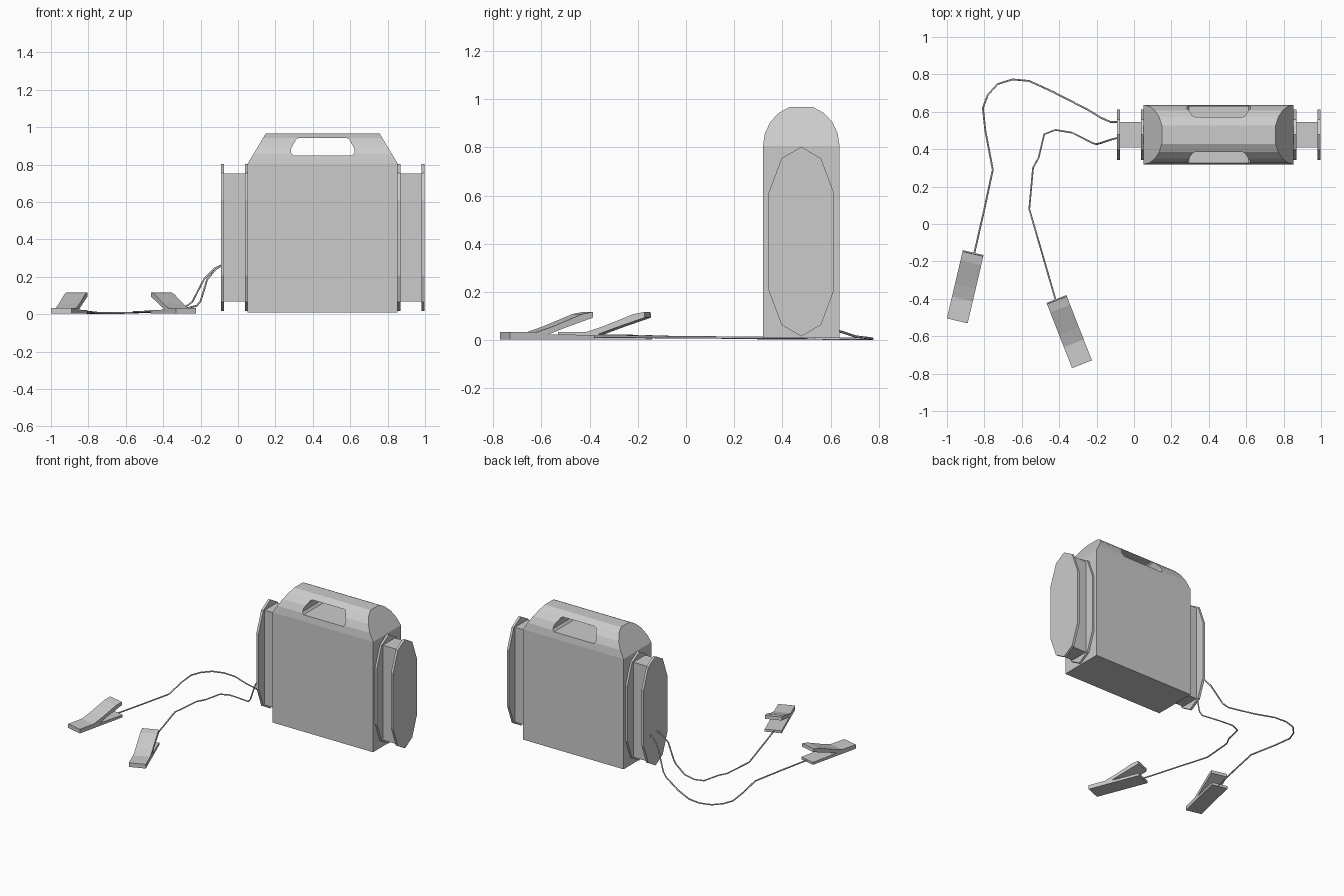
import bpy, bmesh, math
from mathutils import Vector, Matrix

if "Cube" in bpy.data.objects:
    bpy.data.objects.remove(bpy.data.objects["Cube"])

CX, CY = 0.453, 0.478   # middle of the case


def new_object(name, bm):
    bmesh.ops.recalc_face_normals(bm, faces=bm.faces[:])
    me = bpy.data.meshes.new(name)
    bm.to_mesh(me)
    bm.free()
    ob = bpy.data.objects.new(name, me)
    bpy.context.collection.objects.link(ob)
    return ob


def prism(name, pts, offset):
    """Extrude a closed 3D outline along an offset."""
    bm = bmesh.new()
    face = bm.faces.new([bm.verts.new(p) for p in pts])
    r = bmesh.ops.extrude_face_region(bm, geom=[face], use_keep_orig=True)
    vs = [g for g in r["geom"] if isinstance(g, bmesh.types.BMVert)]
    bmesh.ops.translate(bm, vec=Vector(offset), verts=vs)
    return new_object(name, bm)


# Case: arched section, upper ends sloping inward
Z0, Z1 = 0.01, 0.805
arch = [(0.159 * math.cos(math.radians(a)), 0.17 * math.sin(math.radians(a)))
        for a in (0, 18, 36, 54, 72, 108, 126, 144, 162, 180)]
section = [(CY + y, Z1 + z) for y, z in arch] + [(CY - 0.159, Z0), (CY + 0.159, Z0)]
bm = bmesh.new()
rings = []
for s in (-1, 1):
    ring = [bm.verts.new((CX + s * (0.401 - 0.6 * max(0, z - Z1)), y, z)) for y, z in section]
    bm.faces.new(ring[:10])
    bm.faces.new((ring[9], ring[10], ring[11], ring[0]))
    rings.append(ring)
n = len(section)
for i in range(n):
    j = (i + 1) % n
    bm.faces.new((rings[0][i], rings[0][j], rings[1][j], rings[1][i]))
case = new_object("case", bm)

# Handle opening cut through the top
half = [(0.128, 0.942), (0.142, 0.934), (0.168, 0.888), (0.171, 0.865), (0.158, 0.849)]
outline = [(CX + x, 0.2, z) for x, z in half] + [(CX - x, 0.2, z) for x, z in reversed(half)]
cutter = prism("handle_cutter", outline, (0, 0.6, 0))
cutter.hide_render = True
cutter.hide_viewport = True
cut = case.modifiers.new("handle_opening", 'BOOLEAN')
cut.operation = 'DIFFERENCE'
cut.solver = 'EXACT'
cut.object = cutter

# Side holders: two pointed plates joined by a narrow core
quarter = [(0, 0.393), (0.082, 0.345), (0.135, 0.203)]
right = quarter + [(y, -z) for y, z in reversed(quarter)]
plate = right + [(-y, z) for y, z in reversed(right[1:-1])]
core = [(-0.0685, -0.342), (0.0685, -0.342), (0.0685, 0.342), (-0.0685, 0.342)]
for side, s in (("left", -1), ("right", 1)):
    for part, shape, a, b in (("inner_plate", plate, 0.399, 0.416),
                              ("core", core, 0.416, 0.528),
                              ("outer_plate", plate, 0.528, 0.545)):
        prism(f"{side}_{part}", [(CX + s * a, CY + y, 0.409 + z) for y, z in shape],
              (s * (b - a), 0, 0))

# Clips: base and raised lever in one side profile
clip = [(0, 0.004), (0.375, 0.004), (0.375, 0.022), (0.17, 0.024), (0.24, 0.05),
        (0.37, 0.094), (0.368, 0.117), (0.32, 0.108), (0.19, 0.057), (0.12, 0.034), (0, 0.034)]
for name, tip, angle in (("back_clip", (-0.945, -0.518), -13.2),
                         ("front_clip", (-0.278, -0.75), 21.4)):
    ob = prism(name, [(-0.057, y, z) for y, z in clip], (0.114, 0, 0))
    ob.data.transform(Matrix.Translation((*tip, 0)) @ Matrix.Rotation(math.radians(angle), 4, 'Z'))


# Cables from the left holder to the clips
def cable(name, pts):
    cu = bpy.data.curves.new(name, 'CURVE')
    cu.dimensions = '3D'
    cu.bevel_depth = 0.005
    cu.bevel_resolution = 1
    cu.use_fill_caps = True
    sp = cu.splines.new('POLY')
    sp.points.add(len(pts) - 1)
    for p, co in zip(sp.points, pts):
        p.co = (*co, 1)
    bpy.context.collection.objects.link(bpy.data.objects.new(name, cu))


cable("back_cable", [
    (-0.08, 0.545, 0.265), (-0.125, 0.545, 0.245), (-0.18, 0.57, 0.19), (-0.245, 0.61, 0.065),
    (-0.28, 0.628, 0.04), (-0.43, 0.705, 0.015), (-0.56, 0.765, 0.008), (-0.65, 0.773, 0.006),
    (-0.73, 0.748, 0.006), (-0.782, 0.69, 0.006), (-0.808, 0.62, 0.006), (-0.795, 0.50, 0.008),
    (-0.755, 0.29, 0.009), (-0.80, 0.08, 0.012), (-0.857, -0.17, 0.015)])
cable("front_cable", [
    (-0.08, 0.462, 0.265), (-0.12, 0.452, 0.24), (-0.165, 0.437, 0.185), (-0.2, 0.427, 0.07),
    (-0.22, 0.432, 0.045), (-0.33, 0.488, 0.018), (-0.42, 0.503, 0.012), (-0.48, 0.48, 0.01),
    (-0.51, 0.355, 0.01), (-0.54, 0.30, 0.01), (-0.56, 0.08, 0.012), (-0.415, -0.42, 0.015)])
